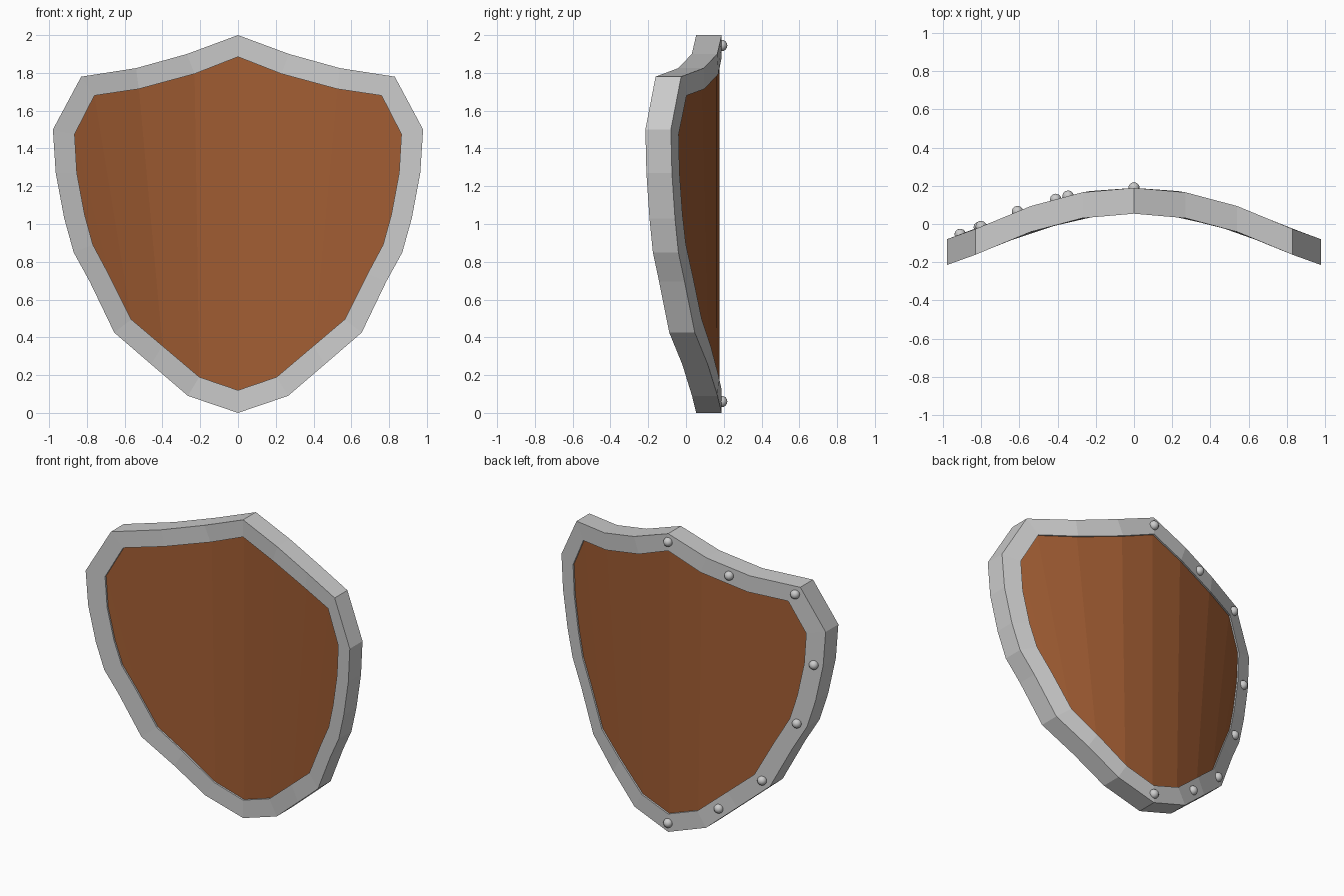
import bpy, bmesh
from mathutils import Vector

if "Cube" in bpy.data.objects:
    bpy.data.objects.remove(bpy.data.objects["Cube"])

# Half outlines (x, z), from top centre round to bottom centre
OUTER = [(0, 2.0), (.27, 1.9), (.54, 1.825), (.83, 1.78), (.98, 1.5), (.965, 1.27), (.92, 1.03),
         (.87, .85), (.785, .695), (.655, .425), (.46, .257), (.265, .09), (0, 0)]
INNER = [(0, 1.885), (.23, 1.795), (.525, 1.715), (.76, 1.68), (.865, 1.475), (.853, 1.27), (.812, 1.05),
         (.768, .89), (.685, .735), (.565, .495), (.40, .355), (.205, .19), (0, .12)]
# Curvature of the back surface: (x, y)
BEND = [(0, .189), (.25, .171), (.54, .094), (.83, -.026), (.98, -.08)]
THICK = 0.135


def back_y(x):
    x = abs(x)
    for (x0, y0), (x1, y1) in zip(BEND, BEND[1:]):
        if x <= x1:
            return y0 + (y1 - y0) * (x - x0) / (x1 - x0)
    return BEND[-1][1]


def ring(bm, half, offset):
    """Closed loop of vertices, full outline bent around the curve."""
    pts = half + [(-x, z) for x, z in half[-2:0:-1]]
    return [bm.verts.new((x, back_y(x) + offset, z)) for x, z in pts]


def finish(bm, name, colour=None):
    bmesh.ops.recalc_face_normals(bm, faces=bm.faces)
    me = bpy.data.meshes.new(name)
    bm.to_mesh(me)
    bm.free()
    ob = bpy.data.objects.new(name, me)
    bpy.context.collection.objects.link(ob)
    if colour:
        mat = bpy.data.materials.new(name + "_colour")
        mat.diffuse_color = colour
        mat.use_nodes = True
        mat.node_tree.nodes["Principled BSDF"].inputs["Base Color"].default_value = mat.diffuse_color
        me.materials.append(mat)
    return ob


def bridge(bm, a, b):
    n = len(a)
    for i in range(n):
        j = (i + 1) % n
        bm.faces.new((a[i], a[j], b[j], b[i]))


# Metal rim: four rings joined into a closed band
bm = bmesh.new()
loops = [ring(bm, OUTER, -THICK), ring(bm, OUTER, 0), ring(bm, INNER, 0), ring(bm, INNER, -THICK)]
for k in range(4):
    bridge(bm, loops[k], loops[(k + 1) % 4])
finish(bm, "rim")

# Wooden panel: vertical strips, slightly recessed on both sides
bm = bmesh.new()
back, front = ring(bm, INNER, -.012), ring(bm, INNER, -THICK + .012)
n, m = len(back), len(INNER) - 1
for r in (back, front):
    for side in (1, -1):
        v = lambda i: r[(side * i) % n]
        for i in range(5):
            bm.faces.new((v(i), v(i + 1), v(m - i - 1), v(m - i)))
        bm.faces.new((v(5), v(6), v(7)))
bridge(bm, back, front)
finish(bm, "panel", (.36, .11, .033, 1))

# Rivets on the back of the rim, one side only
for x, z in [(0, 1.945), (-.41, 1.805), (-.80, 1.73), (-.91, 1.27),
             (-.81, .865), (-.61, .46), (-.345, .232), (0, .06)]:
    bm = bmesh.new()
    bmesh.ops.create_uvsphere(bm, u_segments=12, v_segments=8, radius=.03)
    for f in bm.faces:
        f.smooth = True
    rivet = finish(bm, "rivet")
    rivet.location = Vector((x, back_y(x), z))
